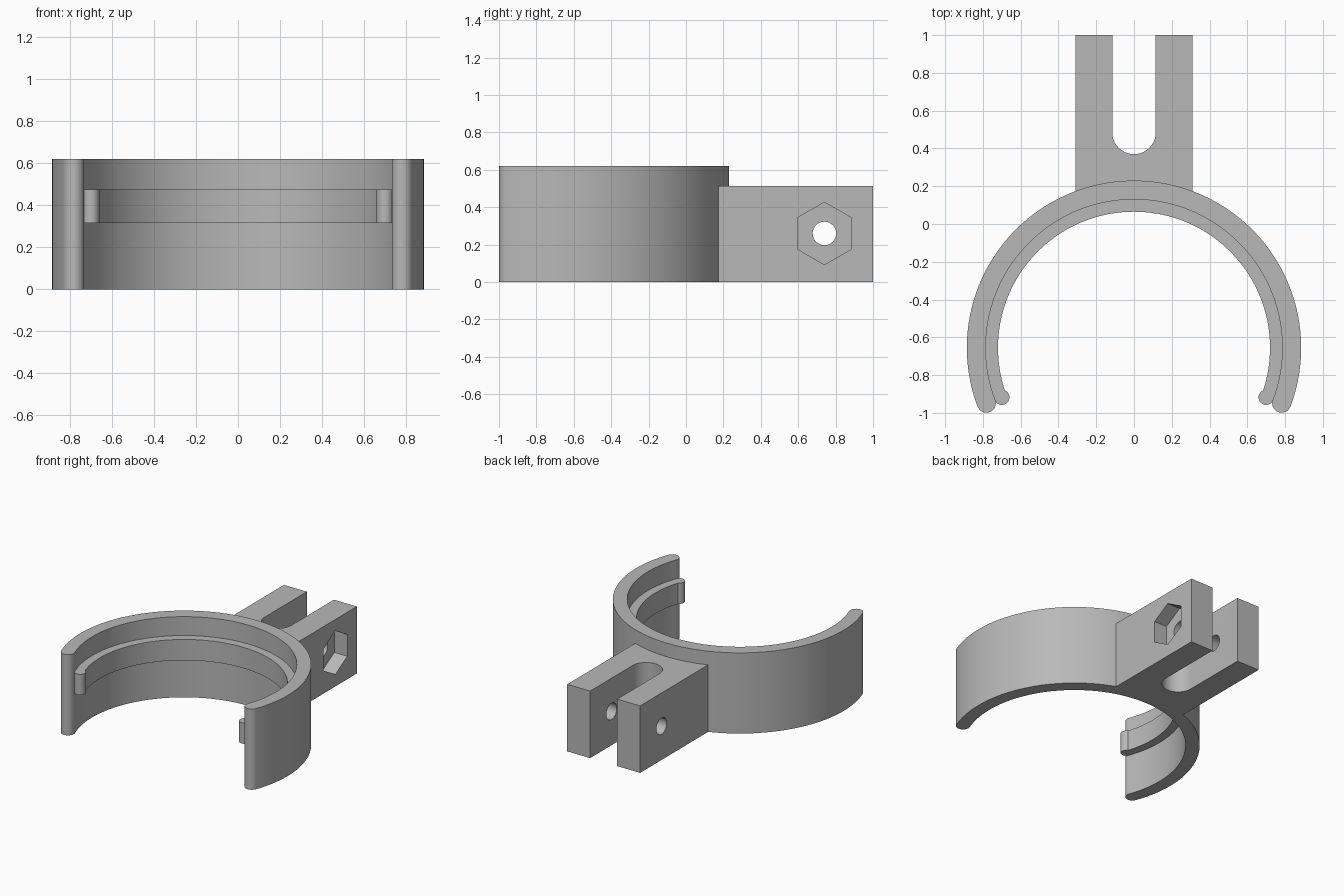
import bpy, bmesh
from math import sin, cos, radians

if "Cube" in bpy.data.objects:
    bpy.data.objects.remove(bpy.data.objects["Cube"])

grey = bpy.data.materials.new("plain grey")
grey.use_nodes = True
colour = (0.48, 0.48, 0.48, 1)
grey.diffuse_color = colour
grey.node_tree.nodes["Principled BSDF"].inputs["Base Color"].default_value = colour

CENTRE_Y = -0.655
OUTER, INNER, RIDGE = 0.885, 0.785, 0.72


def arc(cx, cy, r, start, end, steps):
    angles = [radians(start + (end - start) * i / steps) for i in range(steps + 1)]
    return [(cx + r * cos(a), cy + r * sin(a)) for a in angles]


def polar(r, angle):
    return r * cos(radians(angle)), CENTRE_Y + r * sin(radians(angle))


def prism(name, outlines, low, high, axis="z"):
    """Extrude closed outlines along z (points are x, y) or x (points are y, z)."""
    bm = bmesh.new()
    for outline in outlines:
        place = (lambda p: (p[0], p[1], low)) if axis == "z" else (lambda p: (low, p[0], p[1]))
        face = bm.faces.new([bm.verts.new(place(p)) for p in outline])
        moved = bmesh.ops.extrude_face_region(bm, geom=[face])["geom"]
        for v in moved:
            if isinstance(v, bmesh.types.BMVert):
                setattr(v.co, axis, high)
    bmesh.ops.recalc_face_normals(bm, faces=bm.faces)
    mesh = bpy.data.meshes.new(name)
    bm.to_mesh(mesh)
    bm.free()
    mesh.materials.append(grey)
    obj = bpy.data.objects.new(name, mesh)
    bpy.context.collection.objects.link(obj)
    return obj


def activate(obj):
    bpy.ops.object.select_all(action="DESELECT")
    obj.select_set(True)
    bpy.context.view_layer.objects.active = obj


def cut(obj, cutter):
    mod = obj.modifiers.new("cut", "BOOLEAN")
    mod.operation, mod.solver, mod.object = "DIFFERENCE", "EXACT", cutter
    activate(obj)
    bpy.ops.object.modifier_apply(modifier=mod.name)
    bpy.data.objects.remove(cutter)


# Open clip ring with rounded tips
first, last = -20.6, 200.6
middle, tip = (OUTER + INNER) / 2, (OUTER - INNER) / 2
ring_outline = (
    arc(0, CENTRE_Y, OUTER, first, last, 120)
    + arc(*polar(middle, last), tip, last, last + 180, 16)[1:-1]
    + arc(0, CENTRE_Y, INNER, last, first, 120)
    + arc(*polar(middle, first), tip, first + 180, first + 360, 16)[1:-1]
)
ring = prism("clip_ring", [ring_outline], 0, 0.62)

# Inner ridge with a round bead at each end
ridge_outline = (arc(0, CENTRE_Y, RIDGE, first, last, 120)
                 + arc(0, CENTRE_Y, INNER + 0.004, last, first, 120))
beads = [arc(*polar(0.747, a), 0.04, 0, 348.75, 31) for a in (first, last)]
ridge = prism("inner_ridge", [ridge_outline] + beads, 0.315, 0.475)

# Forked bracket: curved root against the ring, round-bottomed slot
half, slot = 0.31, 0.115
fork_outline = (
    [(half, 1), (slot, 1)]
    + arc(0, 0.485, slot, 0, -180, 32)
    + [(-slot, 1), (-half, 1)]
    + arc(0, CENTRE_Y, OUTER - 0.004, 110.6, 69.4, 24)
)
fork = prism("forked_bracket", [fork_outline], 0, 0.515)

# Bolt hole through both arms, hexagonal nut pocket in the left arm
cut(fork, prism("bolt_cutter", [arc(0.74, 0.26, 0.063, 0, 348.75, 31)], -0.5, 0.5, "x"))
cut(fork, prism("nut_cutter", [arc(0.74, 0.26, 0.167, 30, 330, 5)], 0.2, 0.5, "x"))

for part in (ring, ridge, fork):
    activate(part)
    bpy.ops.object.shade_smooth_by_angle(angle=radians(30))
